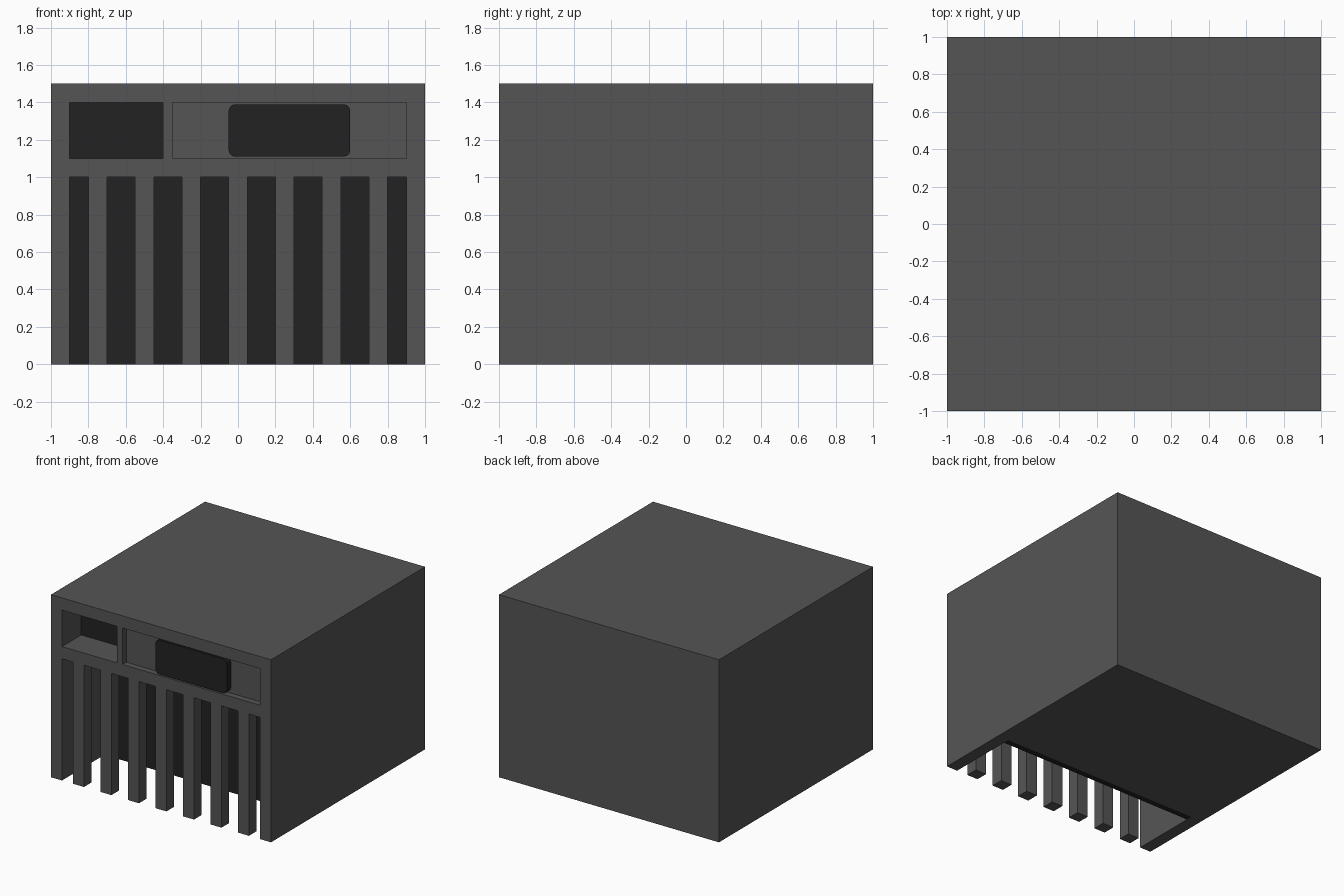
import bpy, bmesh
from mathutils import Vector

cube = bpy.data.objects.get("Cube")
if cube:
    bpy.data.objects.remove(cube, do_unlink=True)


def material(name, value):
    m = bpy.data.materials.new(name)
    m.use_nodes = True
    colour = (value, value, value, 1)
    m.diffuse_color = colour
    m.node_tree.nodes["Principled BSDF"].inputs["Base Color"].default_value = colour
    return m


GREY = material("mid_grey", 0.091)
DARK = material("near_black", 0.016)


def box(name, x, y, z, mat, corner=0.0):
    """Box from (min, max) ranges; corner rounds the edges running along y."""
    bm = bmesh.new()
    bmesh.ops.create_cube(bm, size=1)
    for v in bm.verts:
        v.co = Vector([r[0] if c < 0 else r[1] for c, r in zip(v.co, (x, y, z))])
    if corner:
        edges = [e for e in bm.edges
                 if abs(e.verts[0].co.y - e.verts[1].co.y) > 1e-4]
        bmesh.ops.bevel(bm, geom=edges, offset=corner, segments=3,
                        profile=0.5, affect='EDGES')
    mesh = bpy.data.meshes.new(name)
    bm.to_mesh(mesh)
    bm.free()
    mesh.materials.append(mat)
    obj = bpy.data.objects.new(name, mesh)
    bpy.context.collection.objects.link(obj)
    return obj


def carve(target, x, y, z):
    """Cut a box-shaped recess out of the target."""
    cutter = box("cutter", x, y, z, GREY)
    cutter.hide_render = True
    mod = target.modifiers.new("recess", 'BOOLEAN')
    mod.operation, mod.solver, mod.object = 'DIFFERENCE', 'EXACT', cutter
    bpy.context.view_layer.objects.active = target
    bpy.ops.object.modifier_apply(modifier=mod.name)
    bpy.data.objects.remove(cutter, do_unlink=True)


# Housing with a lower bay, an upper left window and a shallow panel recess
housing = box("housing", (-1, 1), (-1, 1), (0, 1.5), GREY)
carve(housing, (-0.9, 0.9), (-1.2, -0.4), (-0.2, 1.0))
carve(housing, (-0.9, -0.4), (-1.2, -0.7), (1.1, 1.4))
carve(housing, (-0.35, 0.9), (-1.2, -0.95), (1.1, 1.4))

# Dark back plates inside the two deep recesses
box("bay_back_plate", (-0.9, 0.9), (-0.45, -0.4), (0, 1.0), DARK)
box("window_back_plate", (-0.9, -0.4), (-0.75, -0.7), (1.1, 1.4), DARK)

# Dark rounded panel, flush with the front
box("front_panel", (-0.05, 0.6), (-1, -0.95), (1.11, 1.39), DARK, corner=0.035)

# Row of upright bars across the lower bay
for i in range(7):
    cx = -0.75 + 0.25 * i
    box(f"bar_{i + 1}", (cx - 0.05, cx + 0.05), (-1, -0.9), (0, 1.0), GREY)
